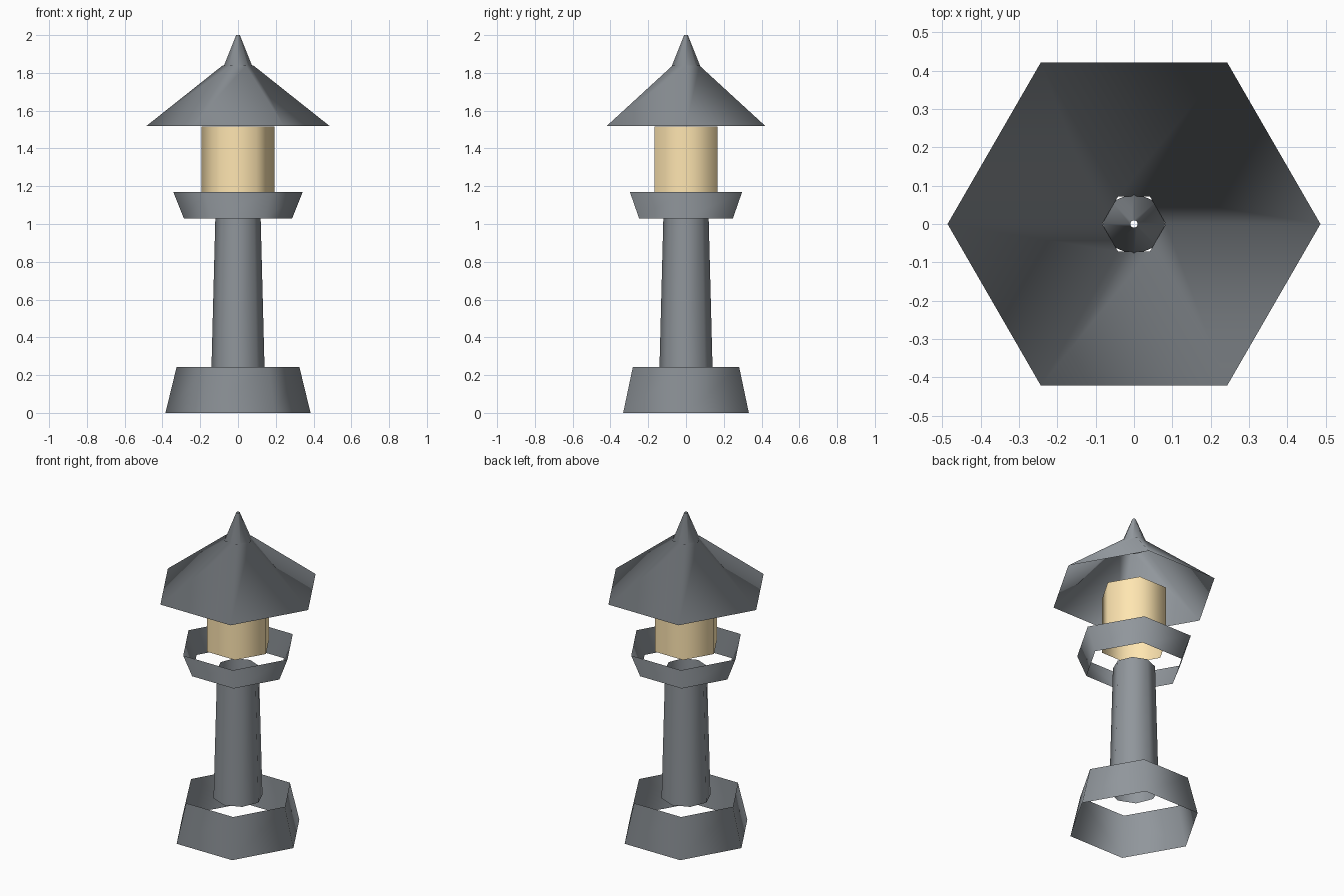
import bpy, bmesh
from math import cos, sin, tau

if "Cube" in bpy.data.objects:
    bpy.data.objects.remove(bpy.data.objects["Cube"])


def paint(name, color):
    mat = bpy.data.materials.new(name)
    mat.diffuse_color = (*color, 1)
    mat.use_nodes = True
    mat.node_tree.nodes["Principled BSDF"].inputs["Base Color"].default_value = mat.diffuse_color
    return mat


lamp = paint("warm_light", (1.0, 0.79, 0.44))
slate = paint("slate_grey", (0.28, 0.305, 0.33))


def shell(name, sides, r_low, z_low, r_high, z_high, material=slate):
    """Open tapered tube with a corner on the x axis, shaded as a round wall."""
    bm = bmesh.new()
    spokes = [(cos(tau * i / sides), sin(tau * i / sides)) for i in range(sides)]
    low, high = [[bm.verts.new((r * x, r * y, z)) for x, y in spokes]
                 for r, z in ((r_low, z_low), (r_high, z_high))]
    for i in range(sides):
        j = (i + 1) % sides
        bm.faces.new((low[i], low[j], high[j], high[i])).smooth = True
    mesh = bpy.data.meshes.new(name)
    bm.to_mesh(mesh)
    bm.free()
    # Level outward normals give the soft, even shading
    mesh.normals_split_custom_set_from_vertices([(x, y, 0) for x, y in spokes * 2])
    mesh.materials.append(material)
    obj = bpy.data.objects.new(name, mesh)
    bpy.context.collection.objects.link(obj)
    return obj


# Foot and post
shell("base", 6, 0.384, 0.0, 0.325, 0.243)
shell("post", 8, 0.141, 0.22, 0.12, 1.03)
# Flared platform and glowing lamp box
shell("platform", 6, 0.287, 1.03, 0.343, 1.17)
shell("light_box", 6, 0.194, 1.165, 0.194, 1.515, lamp)
# Roof and pointed finial
shell("roof", 6, 0.486, 1.518, 0.083, 1.838)
shell("finial", 8, 0.082, 1.82, 0.01, 2.0)
